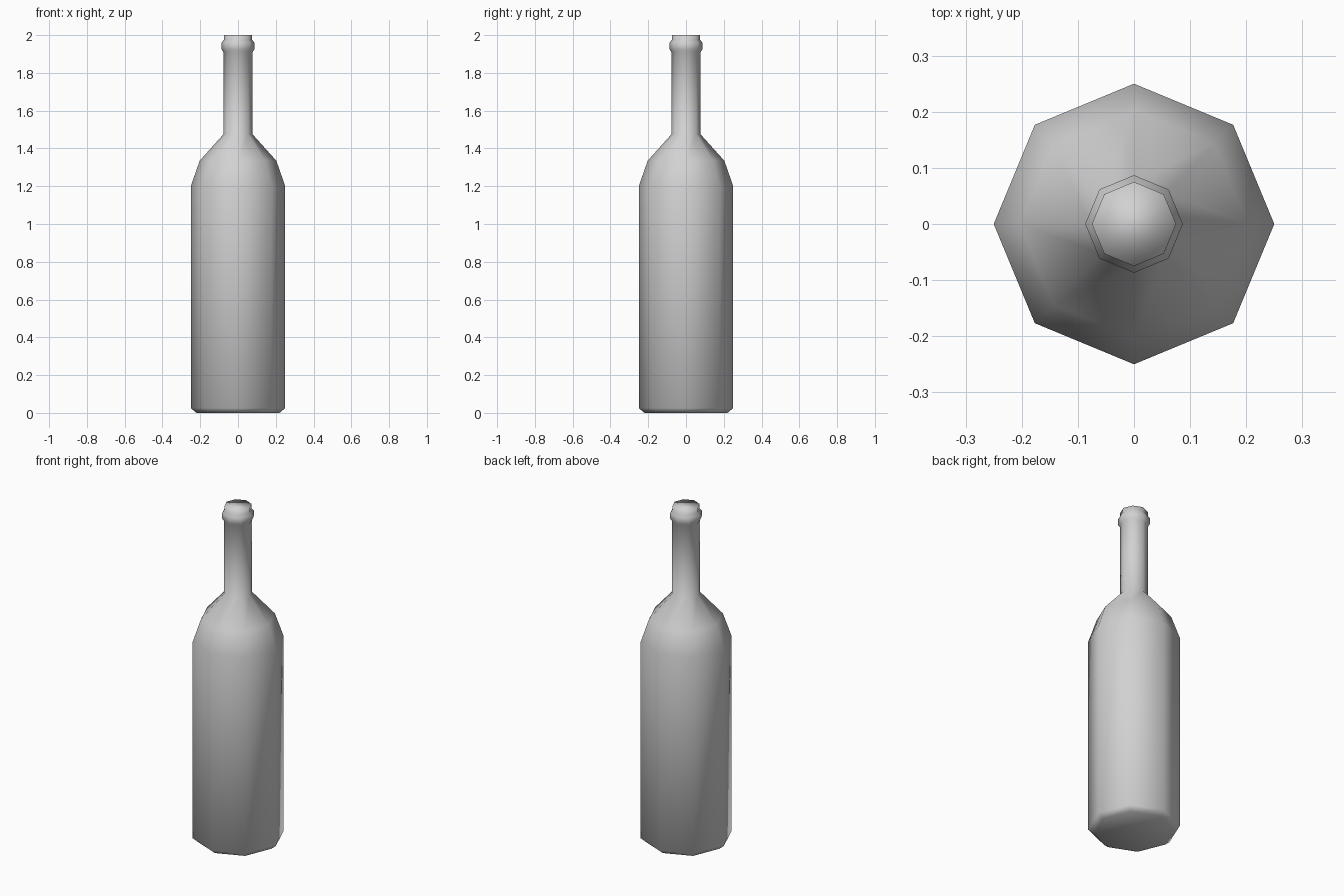
import bpy
import bmesh
from math import cos, sin, pi

cube = bpy.data.objects.get("Cube")
if cube:
    bpy.data.objects.remove(cube, do_unlink=True)

SIDES = 8

# Bottle colour
glass = bpy.data.materials.new("light_grey")
glass.use_nodes = True
grey = (0.64, 0.64, 0.64, 1)
glass.diffuse_color = grey
glass.node_tree.nodes["Principled BSDF"].inputs["Base Color"].default_value = grey

# Outline as radius, height: base bevel, body, shoulder, neck, lip ring, mouth
profile = [
    (0.22, 0), (0.25, 0.025), (0.25, 1.2), (0.203, 1.335), (0.077, 1.475),
    (0.077, 1.91), (0.087, 1.925), (0.087, 1.96), (0.075, 1.975), (0.075, 2),
]


def lathe(name, outline, material):
    """Closed, smooth eight-sided turning with flat end caps."""
    bm = bmesh.new()
    rings = [[bm.verts.new((r * cos(2 * pi * i / SIDES), r * sin(2 * pi * i / SIDES), z))
              for i in range(SIDES)] for r, z in outline]
    for low, high in zip(rings, rings[1:]):
        for i in range(SIDES):
            j = (i + 1) % SIDES
            bm.faces.new((low[i], low[j], high[j], high[i]))
    bm.faces.new(rings[0][::-1])
    bm.faces.new(rings[-1])
    for face in bm.faces:
        face.smooth = True
    mesh = bpy.data.meshes.new(name)
    bm.to_mesh(mesh)
    bm.free()
    mesh.materials.append(material)
    obj = bpy.data.objects.new(name, mesh)
    bpy.context.collection.objects.link(obj)
    return obj


lathe("bottle", profile, glass)
